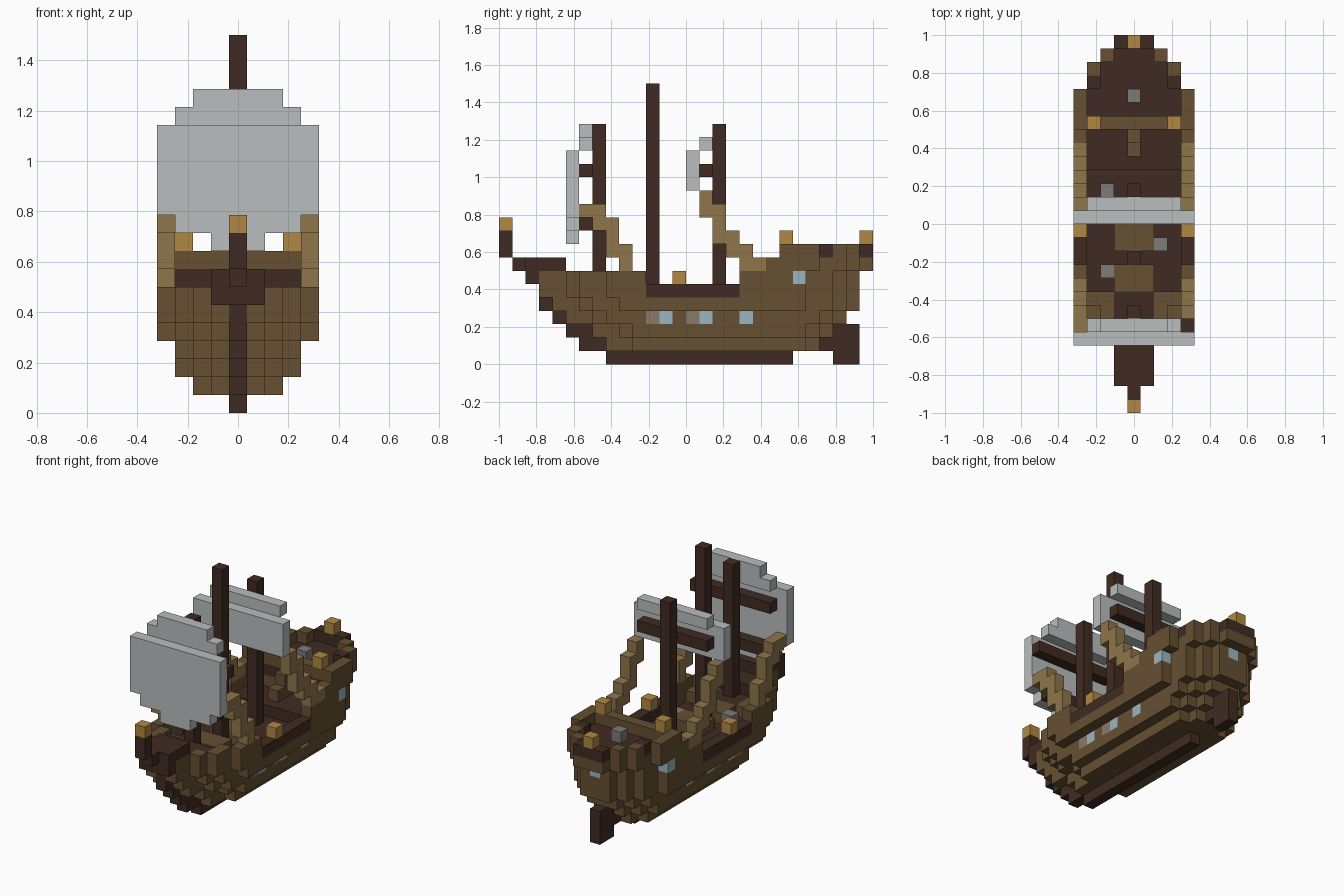
import bpy, bmesh
from mathutils import Vector

cube = bpy.data.objects.get("Cube")
if cube:
    bpy.data.objects.remove(cube)

V = 2 / 28          # block size
MID = 4             # widest half-width in blocks


def linear(c):
    c /= 255
    return c / 12.92 if c <= 0.04045 else ((c + 0.055) / 1.055) ** 2.4


def material(name, *rgb):
    m = bpy.data.materials.new(name)
    col = [linear(c) for c in rgb] + [1]
    m.diffuse_color = col
    m.use_nodes = True
    m.node_tree.nodes["Principled BSDF"].inputs["Base Color"].default_value = col
    return m


brown = material("hull_brown", 102, 80, 50)
dark = material("dark_wood", 64, 43, 34)
tan = material("rope_tan", 144, 118, 75)
sail = material("sail_grey", 186, 190, 190)
gold = material("lantern_gold", 176, 136, 68)
blue = material("window_blue", 155, 182, 190)
grey = material("iron_grey", 126, 124, 122)
port = material("gun_port", 138, 120, 104)

cells = {}          # block position -> (part name, material)


def block(part, mat, i, j, k):
    """Fill inclusive block ranges; a single number means one block."""
    i, j, k = [(r, r) if isinstance(r, int) else r for r in (i, j, k)]
    for a in range(i[0], i[1] + 1):
        for b in range(j[0], j[1] + 1):
            for c in range(k[0], k[1] + 1):
                cells[a, b, c] = (part, mat)


def pair(part, mat, i, j, k):
    block(part, mat, i, j, k)
    block(part, mat, -i, j, k)


# Hull: each level has a widest half-width, a bow start and a stern end
LEVELS = {1: (2, 8, 23), 2: (3, 7, 24), 3: (3, 5, 25), 4: (4, 4, 26),
          5: (4, 3, 26), 6: (4, 3, 26), 7: (4, 20, 27), 8: (4, 21, 27)}
BOW = [1, 1, 2, 3, 3]
STERN = [1, 2, 3, 3]


def half_width(j, k):
    widest, start, end = LEVELS[k]
    w = widest
    if k < 7 and j - start < len(BOW):
        w = min(w, BOW[j - start])
    if end - j < len(STERN):
        w = min(w, STERN[end - j])
    return w


def floor_level(j):
    if j < 7:
        return 6
    if j < 9:
        return 5
    if j < 18:
        return 4
    return 5 if j < 21 else 7


for k, (widest, start, end) in LEVELS.items():
    for j in range(start, end + 1):
        w = half_width(j, k)
        for i in range(-w, w + 1):
            inside = abs(i) < w and j < 27
            floor = floor_level(j)
            if inside and k > floor:
                continue
            if k == 6 and 11 <= j <= 17:
                continue
            if inside and k == floor:
                block("deck", dark, i, j, k)
            else:
                block("hull", brown, i, j, k)

# Dark trim on the rails and stern
for s in (-1, 1):
    block("rail_trim", dark, s * 4, (11, 17), 5)
    block("rail_trim", dark, s * 3, 24, 8)
block("rail_trim", dark, (-1, 1), 27, 8)

# Keel, stem and rudder
block("keel", dark, 0, (8, 21), 0)
block("keel", dark, 0, 24, 1)
block("rudder", dark, 0, (25, 26), (0, 2))
block("stem", dark, 0, (6, 7), 1)
block("stem", dark, 0, (5, 6), 2)
block("stem", dark, 0, 4, 3)
block("stem", dark, 0, 3, (4, 5))

# Bowsprit and figurehead
block("bowsprit", dark, (-1, 1), 2, 6)
block("bowsprit", dark, (-1, 1), (2, 4), 7)
block("bowsprit", dark, 0, 1, 7)
block("bowsprit", dark, 0, 0, (8, 9))
block("figurehead", gold, 0, 0, 10)

# Deck fittings: hatch, steps, quarterdeck rail, side lockers
block("hatch", brown, (-1, 1), (12, 13), 5)
block("fore_steps", brown, (-1, 1), (9, 10), 5)
block("aft_steps", brown, 0, 19, 6)
block("aft_steps", brown, 0, 20, (6, 7))
block("quarterdeck_rail", brown, (-3, 3), 21, 8)
for s in (-1, 1):
    for i in (2, 3):
        block("fore_deck_planks", brown, s * i, (7, 8), 5)

# Iron boxes on deck
for i, j, k in ((-2, 16, 5), (2, 12, 5), (-2, 10, 5), (0, 23, 8)):
    block("iron_box", grey, i, j, k)

# Lanterns
pair("lantern", gold, 4, 13, 6)
pair("lantern", gold, 3, 21, 9)
block("lantern", gold, 0, 27, 9)

# Windows and gun ports
for j in (12, 15, 18):
    pair("window", blue, 3, j, 3)
for j in (11, 14):
    pair("gun_port", port, 3, j, 3)
pair("window", blue, 4, 22, 6)
block("window", blue, 0, 26, 6)

# Masts and yards
block("fore_mast", dark, 0, 7, (5, 17))
block("main_mast", dark, 0, 11, (4, 20))
block("rear_mast", dark, 0, 16, (4, 17))
block("fore_yard", dark, (-3, 4), 6, 14)
block("fore_lower_yard", dark, (-3, 3), 6, 10)
block("rear_yard", dark, (-3, 3), 15, 14)

# Sails
block("fore_sail", sail, (-4, 4), 5, (11, 15))
block("fore_sail", sail, (-3, 3), 5, 10)
block("fore_sail", sail, (-1, 1), 5, 9)
block("fore_sail", sail, (-3, 3), 6, 16)
block("fore_sail", sail, (-2, 2), 6, 17)
block("rear_sail", sail, (-4, 4), 14, (13, 15))
block("rear_sail", sail, (-3, 3), 15, 16)

# Stepped rope ladders on both sides
for j, k in (((6, 7), 11), ((7, 8), 10), (8, 9), ((8, 9), 8), (9, 7)):
    pair("fore_shroud", tan, 4, j, k)
for j, k in ((15, (11, 12)), (16, (9, 11)), (17, (8, 9)), (18, (7, 8)), (19, 7)):
    pair("rear_shroud", tan, 4, j, k)

# Turn the blocks of each part into one clean mesh of its outer faces
AXES = [Vector((1, 0, 0)), Vector((0, 1, 0)), Vector((0, 0, 1))]
parts = {}
for pos, (part, mat) in cells.items():
    parts.setdefault((part, mat), []).append(pos)

for (part, mat), blocks in parts.items():
    bm = bmesh.new()
    for pos in blocks:
        centre = Vector((pos[0], pos[1] - 13.5, pos[2] + 0.5))
        for a in range(3):
            u, w = AXES[(a + 1) % 3], AXES[(a + 2) % 3]
            for s in (-1, 1):
                n = AXES[a] * s
                if tuple(int(p + d) for p, d in zip(pos, n)) in cells:
                    continue
                ring = [(-1, -1), (1, -1), (1, 1), (-1, 1)][::s]
                bm.faces.new([bm.verts.new((centre + (n + u * p + w * q) / 2) * V)
                              for p, q in ring])
    bmesh.ops.remove_doubles(bm, verts=bm.verts, dist=V / 100)
    bmesh.ops.dissolve_limit(bm, angle_limit=0.01, verts=bm.verts, edges=bm.edges)
    mesh = bpy.data.meshes.new(part)
    bm.to_mesh(mesh)
    bm.free()
    mesh.materials.append(mat)
    bpy.context.collection.objects.link(bpy.data.objects.new(part, mesh))
